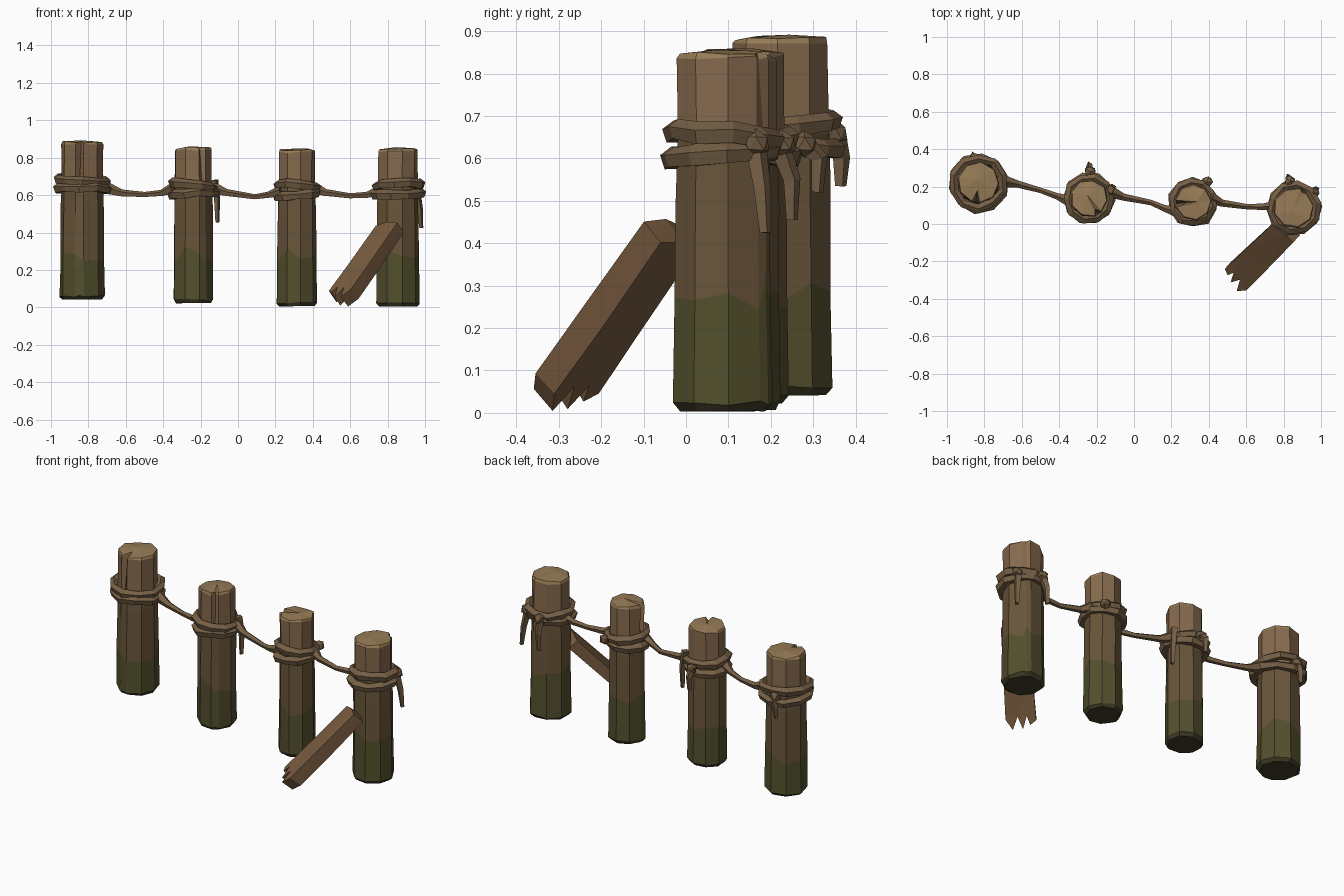
import bpy, bmesh, math, random
from mathutils import Vector

if "Cube" in bpy.data.objects:
    bpy.data.objects.remove(bpy.data.objects["Cube"])
random.seed(4)
J = lambda a: random.uniform(-a, a)

def mat(name, c):
    m = bpy.data.materials.new(name)
    m.diffuse_color = (*c, 1)
    m.use_nodes = True
    m.node_tree.nodes["Principled BSDF"].inputs["Base Color"].default_value = m.diffuse_color
    return m

BASE = mat("damp_base", (0.05, 0.045, 0.02))
MOSS = mat("moss", (0.085, 0.078, 0.026))
BARK = mat("bark", (0.14, 0.09, 0.042))
WOOD = mat("upper_wood", (0.24, 0.145, 0.075))
CUT = mat("cut_end", (0.31, 0.2, 0.095))
ROPE = mat("rope", (0.18, 0.115, 0.06))
PLANK = mat("plank_wood", (0.19, 0.105, 0.05))

def finish(name, bm, mats):
    bmesh.ops.recalc_face_normals(bm, faces=bm.faces)
    me = bpy.data.meshes.new(name)
    bm.to_mesh(me)
    bm.free()
    for m in mats:
        me.materials.append(m)
    ob = bpy.data.objects.new(name, me)
    bpy.context.collection.objects.link(ob)
    return ob

def bridge(bm, a, b, mi=0):
    n = len(a)
    for i in range(n):
        bm.faces.new((a[i], a[(i+1) % n], b[(i+1) % n], b[i])).material_index = mi

# Log with chamfered base, mossy bands and a split running down from the top
def post(name, x, y, r, z0, z1, crack, depth):
    bm = bmesh.new()
    a0 = math.radians(crack)
    angs = [a0 - 0.2, a0, a0 + 0.2]
    angs += [a0 + 0.2 + (math.tau - 0.4) * k / 8 for k in range(1, 8)]
    side = [1 + J(0.035) for _ in angs]
    levels = [(z0, 0.9, 0), (z0 + 0.02, 1.03, 0), (0.28, 1.0, 0), (0.52, 0.98, 0),
              (0.66, 0.95, 0.12), (z1 - 0.02, 0.95, 0.9), (z1 - 0.008, 0.9, 1)]
    rings = []
    for li, (z, s, cr) in enumerate(levels):
        ring = []
        for i, a in enumerate(angs):
            q = r * s * side[i] * (1 + J(0.02))
            if i == 1:
                q *= 1 - depth * cr
            dz = J(0.05) if li in (2, 3) else J(0.006)
            if li == 0:
                dz = abs(dz) * 0.5
            ring.append(bm.verts.new((x + q * math.cos(a), y + q * math.sin(a), z + dz)))
        rings.append(ring)
    for k, mi in enumerate((0, 1, 2, 2, 3, 4)):
        bridge(bm, rings[k], rings[k+1], mi)
    b = bm.faces.new(rings[0][::-1])
    b.material_index = 0
    away = a0 + math.pi
    c = bm.verts.new((x + 0.2 * r * math.cos(away), y + 0.2 * r * math.sin(away), z1))
    top = rings[-1]
    for i in range(len(top)):
        bm.faces.new((top[i], top[(i+1) % len(top)], c)).material_index = 4
    finish(name, bm, (BASE, MOSS, BARK, WOOD, CUT))

# Faceted rope through points with a radius at each point
def tube(name, pts, radii, sides=5, closed=False, flat=1.0):
    bm = bmesh.new()
    P = [Vector(p) for p in pts]
    n = len(P)
    rings = []
    for i, p in enumerate(P):
        t = (P[(i+1) % n] - P[i-1]) if closed else (P[min(i+1, n-1)] - P[max(i-1, 0)])
        t.normalize()
        ref = Vector((0, 1, 0)) if abs(t.z) > 0.8 else Vector((0, 0, 1))
        u = t.cross(ref).normalized()
        v = u.cross(t)
        rings.append([bm.verts.new(p + radii[i] * (math.cos(a) * u * flat + math.sin(a) * v))
                      for a in (math.tau * k / sides + 0.3 for k in range(sides))])
    for i in range(n if closed else n - 1):
        bridge(bm, rings[i], rings[(i+1) % n])
    if not closed:
        bm.faces.new(rings[0])
        bm.faces.new(rings[-1])
    return finish(name, bm, (ROPE,))

def wrap(name, x, y, R, z, tilt, phase):
    n = 10
    pts, rad = [], []
    for k in range(n):
        a = math.tau * k / n + phase
        q = R - 0.024 + J(0.005)
        pts.append((x + q * math.cos(a), y + q * math.sin(a), z + tilt * math.cos(a - phase) + J(0.005)))
        rad.append(0.026 + J(0.004))
    tube(name, pts, rad, closed=True)

# x, y, radius, bottom, top, split angle, split depth, rope radius, rope height
posts = [(-0.832, 0.22, 0.119, 0.04, 0.892, 262, 0.6, 0.162, 0.655),
         (-0.24, 0.137, 0.106, 0.02, 0.86, 300, 0.3, 0.138, 0.63),
         (0.315, 0.117, 0.102, 0.005, 0.85, 185, 0.75, 0.134, 0.625),
         (0.855, 0.087, 0.116, 0.003, 0.856, 60, 0.15, 0.146, 0.63)]
for i, (x, y, r, z0, z1, ca, d, R, zr) in enumerate(posts, 1):
    post(f"post_{i}", x, y, r, z0, z1, ca, d)
    wrap(f"upper_wrap_{i}", x, y, R - 0.004, zr + 0.022, 0.012, 1.2 + i)
    wrap(f"lower_wrap_{i}", x, y, R, zr - 0.024, 0.01, 3.6 + i)

# Sagging ropes between posts
spans = [((-0.70, 0.23, 0.635), (-0.62, 0.213, 0.61), (-0.5, 0.18, 0.602), (-0.41, 0.148, 0.61), (-0.35, 0.125, 0.635)),
         ((-0.13, 0.175, 0.635), (-0.06, 0.145, 0.612), (0.09, 0.115, 0.59), (0.16, 0.085, 0.6), (0.23, 0.065, 0.62)),
         ((0.41, 0.14, 0.635), (0.47, 0.112, 0.612), (0.6, 0.093, 0.595), (0.69, 0.092, 0.6), (0.77, 0.1, 0.625))]
for i, s in enumerate(spans, 1):
    tube(f"rope_span_{i}", s, (0.034, 0.02, 0.015, 0.018, 0.03))

# Hanging rope ends and their knots
tails = [((-0.85, 0.352, 0.66), (-0.86, 0.367, 0.6), (-0.865, 0.365, 0.535)),
         ((-0.125, 0.185, 0.68), (-0.112, 0.195, 0.58), (-0.11, 0.19, 0.455)),
         ((-0.235, 0.275, 0.64), (-0.24, 0.315, 0.6), (-0.24, 0.31, 0.52)),
         ((0.955, 0.165, 0.63), (0.972, 0.18, 0.53), (0.98, 0.187, 0.425)),
         ((0.83, 0.222, 0.63), (0.825, 0.25, 0.55), (0.82, 0.25, 0.455))]
for i, (a, b, c) in enumerate(tails, 1):
    tube(f"rope_end_{i}", (a, b, c), (0.026, 0.021, 0.014), sides=4, flat=0.8)
for i, (x, y, z) in enumerate([(-0.85, 0.35, 0.66), (-0.235, 0.28, 0.635), (0.39, 0.225, 0.625),
                               (0.835, 0.228, 0.635), (0.96, 0.165, 0.635)], 1):
    bm = bmesh.new()
    bmesh.ops.create_icosphere(bm, subdivisions=1, radius=0.033)
    for v in bm.verts:
        v.co = v.co * (1 + J(0.12)) + Vector((x, y, z))
    finish(f"knot_{i}", bm, (ROPE,))

# Broken leaning plank: outline (across, along) given thickness
low, high = Vector((0.55, -0.285, 0.055)), Vector((0.815, -0.03, 0.425))
axis = (high - low).normalized()
across = Vector((0.73, -0.68, 0)).normalized()
nrm = across.cross(axis).normalized()
L = (high - low).length
outline = [(-0.08, 0.02), (-0.045, -0.005), (-0.03, 0.045), (-0.005, -0.03), (0.02, 0.04),
           (0.05, -0.035), (0.083, 0.02), (0.078, 0.25), (0.074, L), (0, L + 0.01), (-0.074, L - 0.01), (-0.078, 0.22)]
bm = bmesh.new()
front, back = [[bm.verts.new(low + across * w * (1 + J(0.03)) + axis * (t + J(0.006)) + nrm * (h + J(0.006)))
                for w, t in outline] for h in (0.035, -0.035)]
bridge(bm, front, back)
bm.faces.new(front)
bm.faces.new(back[::-1])
bmesh.ops.triangulate(bm, faces=bm.faces)
finish("leaning_plank", bm, (PLANK,))
